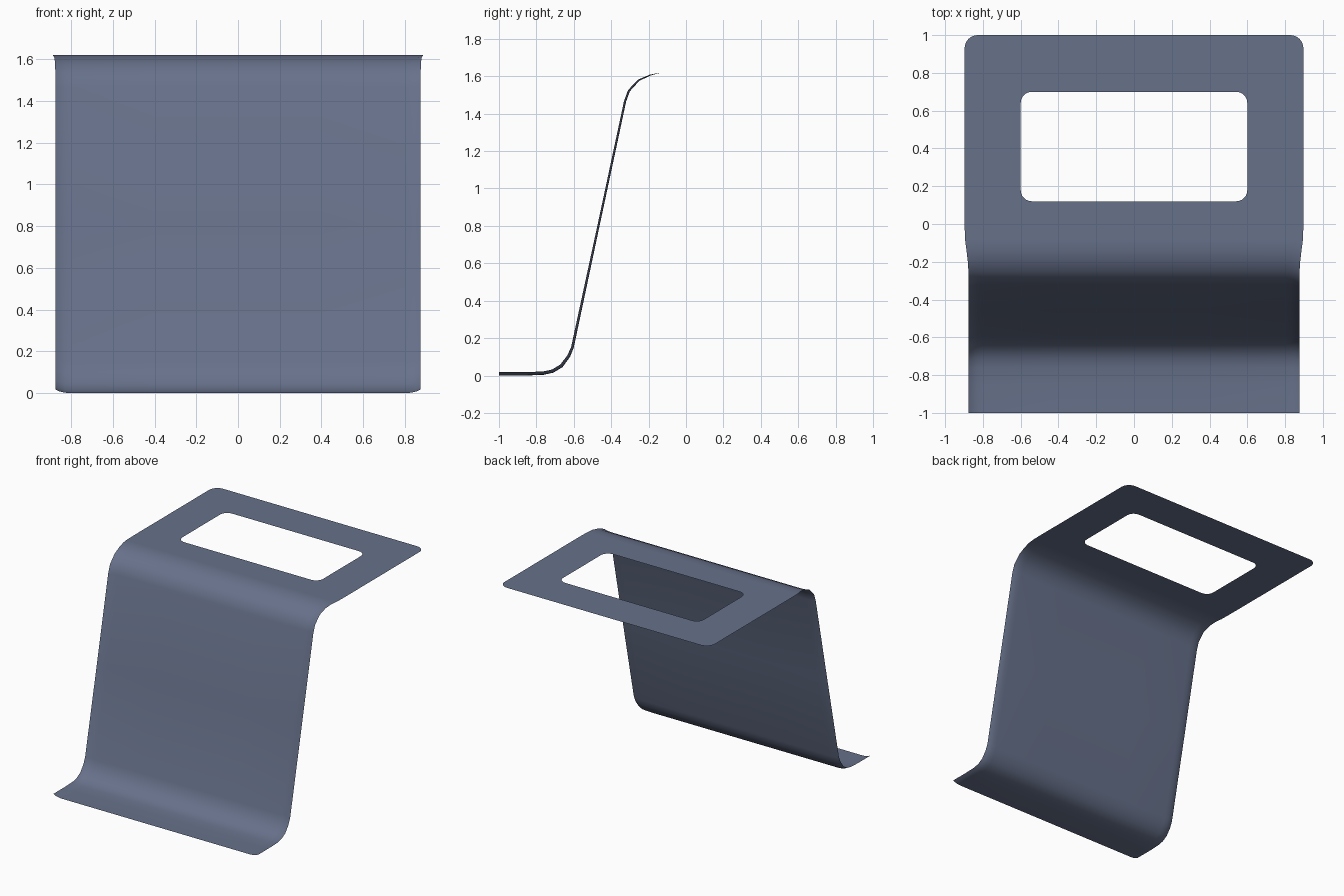
import bpy, bmesh, math
from mathutils import Vector

if "Cube" in bpy.data.objects:
    bpy.data.objects.remove(bpy.data.objects["Cube"])

TOP = 1.62
bm = bmesh.new()

# Side profile (y, z, narrowing of the sides, curl of the side rims)
profile = [(-1, 0, 1, 1), (-0.85, 0, 1, 1), (-0.76, 0.004, 1, 1), (-0.71, 0.015, 1, 1),
           (-0.66, 0.045, 1, 1), (-0.62, 0.1, 1, 0.9), (-0.6, 0.15, 1, 0.8),
           (-0.46, 0.81, 1, 0.65), (-0.32, 1.465, 1, 0.65), (-0.3, 1.52, 1, 0.65),
           (-0.25, 1.575, 0.95, 0.5), (-0.19, 1.604, 0.75, 0.3), (-0.13, TOP, 0.4, 0),
           (-0.08, TOP, 0.1, 0), (0, TOP, 0, 0)]

# Half cross-section: (x when curled, x when flat, rise when curled)
half = [(0.4, 0.4, 0), (0.8, 0.8, 0), (0.83, 0.835, 0.002),
        (0.855, 0.868, 0.008), (0.875, 0.897, 0.018)]
section = [(-a, -b, r) for a, b, r in reversed(half)] + [(0, 0, 0)] + half

# Bent sheet lofted along the profile
rows = []
for i, (y, z, narrow, curl) in enumerate(profile):
    p, n = profile[max(i - 1, 0)], profile[min(i + 1, len(profile) - 1)]
    t = Vector((n[0] - p[0], n[1] - p[1])).normalized()
    rows.append([bm.verts.new((b + (a - b) * narrow, y - t.y * r * curl, z + t.x * r * curl))
                 for a, b, r in section])
for r0, r1 in zip(rows, rows[1:]):
    for j in range(len(r0) - 1):
        bm.faces.new((r0[j], r0[j + 1], r1[j + 1], r1[j]))


def corner(cx, cy, r, start, n=6):
    """Quarter-circle of vertices on the top plate."""
    return [bm.verts.new((cx + r * math.cos(math.radians(start + 90 * k / n)),
                          cy + r * math.sin(math.radians(start + 90 * k / n)), TOP))
            for k in range(n + 1)]


def loop_edges(verts):
    return [bm.edges.get((a, b)) or bm.edges.new((a, b))
            for a, b in zip(verts, verts[1:] + verts[:1])]


# Top plate with rounded back corners and a rounded window
outer = rows[-1] + corner(0.827, 0.93, 0.07, 0) + corner(-0.827, 0.93, 0.07, 90)
r = 0.06
window = (corner(0.6 - r, 0.7 - r, r, 0) + corner(-0.6 + r, 0.7 - r, r, 90)
          + corner(-0.6 + r, 0.12 + r, r, 180) + corner(0.6 - r, 0.12 + r, r, 270))
fill = bmesh.ops.triangle_fill(bm, use_beauty=True, normal=(0, 0, 1),
                               edges=loop_edges(outer) + loop_edges(window))
for f in fill["geom"]:
    if isinstance(f, bmesh.types.BMFace):
        f.normal_update()
        if f.normal.z < 0:
            f.normal_flip()

for f in bm.faces:
    f.smooth = True
mesh = bpy.data.meshes.new("bent_sheet_bracket")
bm.to_mesh(mesh)
bm.free()
obj = bpy.data.objects.new("bent_sheet_bracket", mesh)
bpy.context.collection.objects.link(obj)

# Slate blue sheet
mat = bpy.data.materials.new("slate_blue")
mat.diffuse_color = (0.135, 0.165, 0.255, 1)
mat.use_nodes = True
mat.node_tree.nodes["Principled BSDF"].inputs["Base Color"].default_value = mat.diffuse_color
mesh.materials.append(mat)
